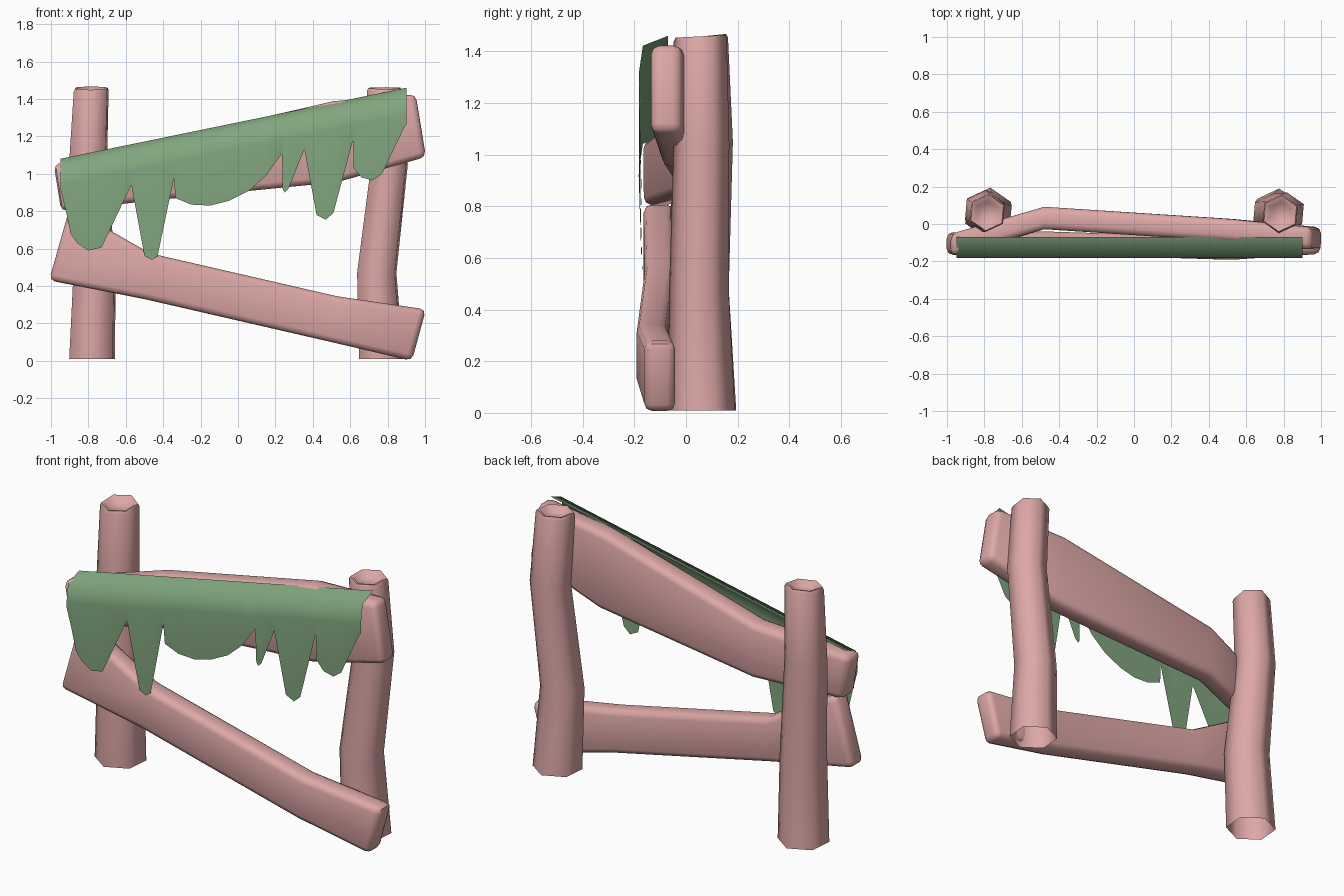
import bpy
import math

if "Cube" in bpy.data.objects:
    bpy.data.objects.remove(bpy.data.objects["Cube"], do_unlink=True)


def material(name, rgb):
    m = bpy.data.materials.new(name)
    m.use_nodes = True
    m.diffuse_color = (*rgb, 1)
    m.node_tree.nodes["Principled BSDF"].inputs["Base Color"].default_value = (*rgb, 1)
    return m


wood = material("pink wood", (0.72, 0.39, 0.38))
green = material("moss green", (0.22, 0.38, 0.21))


def add(name, verts, faces, mat, angle, bevel=0):
    me = bpy.data.meshes.new(name)
    me.from_pydata(verts, [], faces)
    me.materials.append(mat)
    ob = bpy.data.objects.new(name, me)
    bpy.context.collection.objects.link(ob)
    bpy.ops.object.select_all(action="DESELECT")
    ob.select_set(True)
    bpy.context.view_layer.objects.active = ob
    if bevel:
        mod = ob.modifiers.new("Bevel", "BEVEL")
        mod.width = bevel
        mod.segments = 2
        mod.limit_method = "ANGLE"
        mod.angle_limit = math.radians(50)
        bpy.ops.object.modifier_apply(modifier=mod.name)
    bpy.ops.object.shade_smooth_by_angle(angle=math.radians(angle))


def loft(name, rings, mat, angle, bevel=0, closed_start=True):
    """Skin equal-sized rings, capping the end and optionally the start."""
    n = len(rings[0])
    verts = [v for ring in rings for v in ring]
    faces = [(r * n + i, r * n + (i + 1) % n, (r + 1) * n + (i + 1) % n, (r + 1) * n + i)
             for r in range(len(rings) - 1) for i in range(n)]
    if closed_start:
        faces.append(tuple(reversed(range(n))))
    faces.append(tuple(range(len(verts) - n, len(verts))))
    add(name, verts, faces, mat, angle, bevel)


def post(name, levels, turn, lean):
    """Six-sided log, open below, through (x, y, z, radius) levels, with a leaning dished top."""
    x, y, z, r = levels[-1]
    top = [(x, y, z, r), (x, y, z + 0.015, r * 0.93), (x, y, z + 0.012, r * 0.78),
           (x, y, z - 0.012, r * 0.6)]
    angles = [math.radians(turn + 60 * i) for i in range(6)]
    rings = [[(x + r * math.cos(a), y + r * math.sin(a), z + tilt * r * math.sin(a))
              for a in angles]
             for part, tilt in ((levels[:-1], 0), (top, lean)) for x, y, z, r in part]
    loft(name, rings, wood, 68, closed_start=False)


def plank(name, sections, half=0.06):
    """Bent board through (top x, top z, bottom x, bottom z, y) sections."""
    rings = [[(tx, y - half, tz), (tx, y + half, tz), (bx, y + half, bz), (bx, y - half, bz)]
             for tx, tz, bx, bz, y in sections]
    loft(name, rings, wood, 50, bevel=0.032)


# Posts
post("right_post", [(-0.78, 0.06, 0.01, 0.135), (-0.767, 0.042, 0.48, 0.124),
                    (-0.802, 0.07, 1.05, 0.112), (-0.785, 0.06, 1.443, 0.103)], 85, 0.1)
post("left_post", [(0.765, 0.06, 0.01, 0.13), (0.742, 0.05, 0.47, 0.116),
                   (0.81, 0.06, 1.05, 0.108), (0.782, 0.055, 1.443, 0.103)], 85, 0.05)

# Rails
plank("upper_rail", [(-0.985, 1.05, -0.945, 0.80, -0.113), (-0.48, 1.16, -0.48, 0.855, 0.032),
                     (0.51, 1.388, 0.53, 0.955, -0.033), (0.95, 1.425, 1.005, 1.09, -0.078)])
plank("lower_rail", [(-0.9, 0.82, -1.01, 0.43, -0.105), (-0.47, 0.575, -0.5, 0.33, -0.1),
                     (0.53, 0.345, 0.5, 0.1, -0.131), (1.005, 0.275, 0.93, 0.0, -0.1)])

# Moss sheet: a sloping top strip folding into a ragged hanging front
hem = [(-0.95, 0.92), (-0.92, 0.8), (-0.895, 0.68), (-0.86, 0.63), (-0.8, 0.59), (-0.73, 0.605),
       (-0.57, 0.94), (-0.5, 0.56), (-0.46, 0.54), (-0.43, 0.56), (-0.342, 0.98), (-0.335, 0.87),
       (-0.25, 0.835), (-0.15, 0.83), (-0.05, 0.855), (0.06, 0.91), (0.15, 0.99), (0.236, 1.11),
       (0.238, 0.92), (0.25, 0.9), (0.27, 0.92), (0.355, 1.13), (0.42, 0.78), (0.47, 0.755),
       (0.51, 0.79), (0.615, 1.18), (0.618, 1.03), (0.66, 0.98), (0.72, 0.965), (0.77, 1.0),
       (0.89, 1.25), (0.9, 1.26)]
verts = []
for x, z in hem:
    top = 1.08 + (x + 0.95) * 0.2054
    drop = top - z
    verts += [(x, -0.07, top), (x, -0.167, top - 0.038), (x, -0.182, top - 0.14),
              (x, -0.188 + 0.03 * drop, z)]
faces = [(4 * i + r, 4 * i + r + 1, 4 * i + r + 5, 4 * i + r + 4)
         for i in range(len(hem) - 1) for r in range(3)]
add("moss_cover", verts, faces, green, 80)
